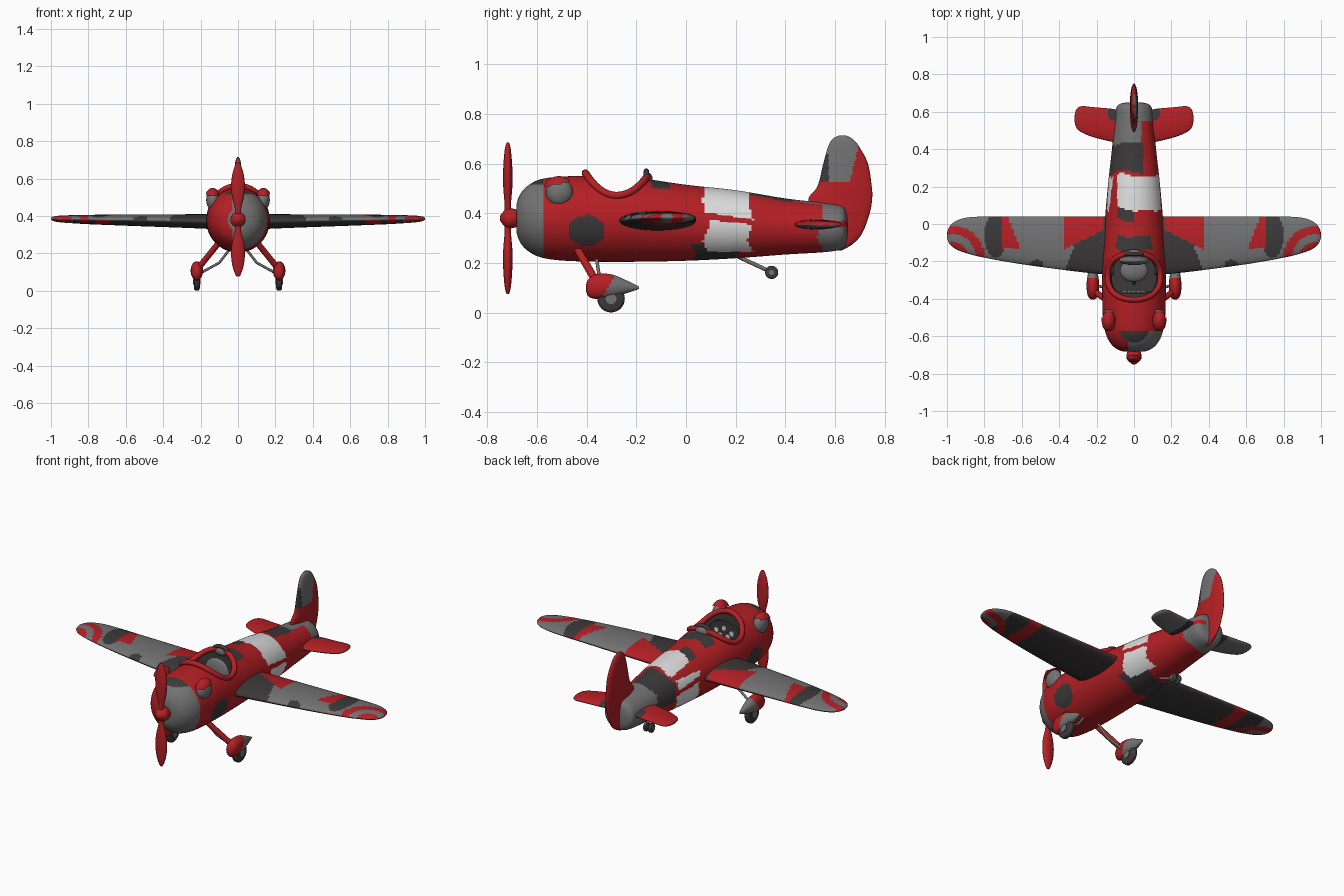
import bpy, bmesh, math
from mathutils import Vector

if "Cube" in bpy.data.objects:
    bpy.data.objects.remove(bpy.data.objects["Cube"])

COLORS = {"red": (0.46, 0.014, 0.018), "grey": (0.17, 0.17, 0.17), "dark": (0.045, 0.04, 0.041),
          "white": (0.72, 0.72, 0.72), "black": (0.015, 0.015, 0.015)}
NAMES = list(COLORS)
MATS = []
for n in NAMES:
    m = bpy.data.materials.new(n + " paint")
    m.diffuse_color = (*COLORS[n], 1)
    m.use_nodes = True
    m.node_tree.nodes["Principled BSDF"].inputs["Base Color"].default_value = m.diffuse_color
    MATS.append(m)


def finish(name, bm, rule, angle=50):
    """Turn a bmesh into a smooth object, coloured by a name or a rule(centre, normal)."""
    bmesh.ops.recalc_face_normals(bm, faces=bm.faces)
    bm.normal_update()
    used = []
    for f in bm.faces:
        col = rule if isinstance(rule, str) else rule(f.calc_center_median(), f.normal)
        if col not in used:
            used.append(col)
        f.material_index = used.index(col)
    me = bpy.data.meshes.new(name)
    bm.to_mesh(me)
    bm.free()
    for c in used:
        me.materials.append(MATS[NAMES.index(c)])
    ob = bpy.data.objects.new(name, me)
    bpy.context.collection.objects.link(ob)
    bpy.ops.object.select_all(action='DESELECT')
    ob.select_set(True)
    bpy.context.view_layer.objects.active = ob
    bpy.ops.object.shade_smooth_by_angle(angle=math.radians(angle))
    return ob


def sample(st, step):
    """Catmull-Rom resampling of station tuples."""
    out = []
    for i in range(len(st) - 1):
        p = [Vector(st[max(0, min(len(st) - 1, i + k))]) for k in (-1, 0, 1, 2)]
        n = max(2, math.ceil((p[2] - p[1]).length / step))
        for j in range(n):
            t = j / n
            out.append(0.5 * (2 * p[1] + (p[2] - p[0]) * t + (2 * p[0] - 5 * p[1] + 4 * p[2] - p[3]) * t * t
                              + (3 * p[1] - p[0] - 3 * p[2] + p[3]) * t ** 3))
    return out + [Vector(st[-1])]


def loft(name, axis, stations, rule, n=32, step=0.012, cut=None):
    """Elliptic rings (position, centre1, half1, centre2, half2) skinned along an axis."""
    bm = bmesh.new()
    rings = []
    for s, c1, h1, c2, h2 in sample(stations, step):
        ring = []
        for k in range(n):
            a = 2 * math.pi * k / n
            p = [c1 + h1 * math.cos(a), c2 + h2 * math.sin(a)]
            p.insert("xyz".index(axis), s)
            ring.append(bm.verts.new(p))
        rings.append(ring)
    for r, q in zip(rings, rings[1:]):
        for k in range(n):
            bm.faces.new((r[k], r[(k + 1) % n], q[(k + 1) % n], q[k]))
    bm.faces.new(rings[0])
    bm.faces.new(rings[-1])
    if cut:
        bmesh.ops.delete(bm, geom=[f for f in bm.faces if cut(f.calc_center_median())], context='FACES')
    return finish(name, bm, rule)


def tube(name, pts, r, color, closed=False):
    cu = bpy.data.curves.new(name, 'CURVE')
    cu.dimensions = '3D'
    cu.bevel_depth, cu.bevel_resolution, cu.use_fill_caps = r, 4, True
    sp = cu.splines.new('POLY')
    sp.points.add(len(pts) - 1)
    for q, p in zip(sp.points, pts):
        q.co = (*p, 1)
    sp.use_cyclic_u = closed
    cu.materials.append(MATS[NAMES.index(color)])
    ob = bpy.data.objects.new(name, cu)
    bpy.context.collection.objects.link(ob)
    bpy.ops.object.select_all(action='DESELECT')
    ob.select_set(True)
    bpy.context.view_layer.objects.active = ob
    bpy.ops.object.convert(target='MESH')


def ball(name, loc, rad, color, keep=None):
    bm = bmesh.new()
    bmesh.ops.create_uvsphere(bm, u_segments=32, v_segments=20, radius=1)
    if keep:
        bmesh.ops.delete(bm, geom=[f for f in bm.faces if not keep(f.calc_center_median())], context='FACES')
    for v in bm.verts:
        v.co = [l + c * r for l, c, r in zip(loc, v.co, rad)]
    return finish(name, bm, color)


def wheel(name, x, y, z, r, w, hub):
    loft(name, 'x', [(x - w, y, r * .8, z, r * .8), (x - w * .6, y, r, z, r),
                     (x + w * .6, y, r, z, r), (x + w, y, r * .8, z, r * .8)], "dark")
    loft(name + "_hub", 'x', [(x - w - .004, y, r * .4, z, r * .4), (x + w + .004, y, r * .4, z, r * .4)], hub)


def blob(a, b, ca, cb, ra, rb):
    return ((a - ca) / ra) ** 2 + ((b - cb) / rb) ** 2 < 1


# Fuselage with the cockpit hole left open
CY, CL, CA, CZ = -0.28, 0.125, math.radians(57), 0.378


def in_cockpit(c):
    u = 1 - ((c.y - CY) / CL) ** 2
    return u > 0 and c.z > CZ and abs(math.atan2(c.x, c.z - CZ)) < CA * math.sqrt(u)


def body_paint(c, n):
    x, y, z = c
    wob = 0.012 * math.sin(z * 40 + x * 20)
    if y < -0.575:
        return "dark" if z > .515 and x < .1 else "grey" if x > -.03 else "red"
    if blob(y, z, -.4, .33, .075, .062):
        return "dark"
    if -.14 < y + wob < -.06 and z > .5:
        return "dark"
    if .08 < y + wob < .26:
        if z > .39 - .15 * (y - .17) and not (x < -.09 and z > .43):
            return "white"
        if .245 < z < .365 - .1 * (y - .17) and abs(x) > .05:
            return "white"
    if .03 < y + wob < .2 and z < .28:
        return "dark"
    if .02 < y + wob < .1 and z > .48 and x < 0:
        return "dark"
    if .28 < y + wob < .43:
        return "dark" if (z > .44 and x < .05) or (x < 0 and z > .32) else "red"
    if y + wob > .43 and (x < .04 and z > .3):
        return "grey"
    if y + wob > .54 and not .345 < z < .37:
        return "grey"
    return "red"


loft("fuselage", 'y', [(-.682, 0, .055, .38, .06), (-.672, 0, .085, .38, .09), (-.645, 0, .12, .38, .125),
     (-.59, 0, .15, .38, .156), (-.5, 0, .166, .379, .169), (-.36, 0, .17, .378, .173), (-.2, 0, .168, .374, .169),
     (0, 0, .157, .362, .153), (.2, 0, .14, .356, .137), (.4, 0, .118, .347, .113), (.55, 0, .104, .343, .1),
     (.62, 0, .095, .343, .09), (.642, 0, .075, .343, .072), (.65, 0, .04, .343, .04)],
     body_paint, n=128, step=.011, cut=in_cockpit)

# Cockpit rim and tub follow one loop wrapped round the fuselage
loop = []
for k in range(64):
    f = 2 * math.pi * k / 64
    th = CA * math.sin(f)
    loop.append((f, Vector((.169 * math.sin(th), CY - CL * math.cos(f), CZ + .172 * math.cos(th)))))
tube("cockpit_rim", [p + Vector((0, 0, .012 * max(0, math.cos(f)) ** 2)) for f, p in loop], .015, "red", True)
bm = bmesh.new()
top = [bm.verts.new(p) for f, p in loop]
low = [bm.verts.new((p.x * .85, CY + (p.y - CY) * .92, .3)) for f, p in loop]
for k in range(64):
    bm.faces.new((top[k], top[(k + 1) % 64], low[(k + 1) % 64], low[k]))
bm.faces.new(low)
finish("cockpit_tub", bm, "dark")

# Seat, dashboard, dials, stick and headrest hoop
ball("seat_cushion", (0, -.25, .36), (.075, .06, .03), "grey")
ball("seat_back", (0, -.195, .43), (.08, .025, .085), "grey")
loft("dashboard", 'y', [(-.375, 0, .095, .46, .06), (-.36, 0, .095, .46, .06)], "dark")
for x, z in ((-.05, .46), (0, .48), (.05, .46), (-.025, .435), (.025, .435)):
    loft("dial", 'y', [(-.362, x, .014, z, .014), (-.355, x, .014, z, .014)], "white", n=20)
tube("control_stick", [(0, -.31, .3), (0, -.32, .42)], .008, "black")
tube("headrest_hoop", [(.05 * math.cos(a), -.16, .535 + .035 * math.sin(a))
                       for a in [math.pi * k / 16 for k in range(17)]], .011, "dark")
ball("headrest", (0, -.155, .54), (.045, .02, .025), "grey")


# Wings
def wing_paint(c, n):
    x, y = abs(c.x), c.y
    d = math.hypot(x - .97, y + .18)
    if .125 < d < .17 or .05 < d < .085:
        return "red"
    if n.z < -.15:
        return "red" if .68 < x < .76 else "grey" if x > .88 else "dark"
    if x < .37:
        if y > -.1 - .5 * (x - .3) and x > .16:
            return "red"
        return "dark" if x < .31 - .4 * (y + .1) else "grey"
    if .64 + .4 * (y + .05) < x < .71 and y > -.13:
        return "red"
    if blob(x, y, .74, -.06, .06, .12) or blob(x, y, .52, -.22, .035, .03):
        return "dark"
    return "grey"


def tail_paint(c, n):
    if n.z < -.15:
        return "grey" if abs(c.x) > .14 else "dark"
    return "dark" if blob(abs(c.x), c.y, .11, .6, .035, .05) else "red"


for s, side in ((1, "right"), (-1, "left")):
    loft(side + "_wing", 'x', [(s * x, c, h, z, t) for x, c, h, z, t in (
        (.11, -.117, .157, .37, .041), (.3, -.107, .148, .373, .036), (.6, -.0875, .1275, .378, .03),
        (.8, -.07, .11, .381, .025), (.9, -.061, .094, .383, .021), (.96, -.059, .071, .384, .017),
        (.99, -.06, .04, .385, .011), (1.0, -.06, .01, .385, .004))], wing_paint, n=80)
    loft(side + "_tailplane", 'x', [(s * x, c, h, .355, t) for x, c, h, t in (
        (.06, .52, .085, .02), (.12, .528, .088, .02), (.22, .545, .08, .017), (.28, .56, .07, .014),
        (.308, .563, .05, .01), (.318, .563, .015, .004))], tail_paint, n=40)
    # Eyes with heavy lids
    ball(side + "_eye", (s * .134, -.51, .485), (.036, .054, .056), "grey")
    ball(side + "_eyelid", (s * .136, -.512, .488), (.042, .064, .062), "red",
         lambda c: c.z > .5 + .25 * c.y)
    # Landing gear
    X = s * .22
    loft(side + "_wheel_fairing", 'y', [(-.403, X, .008, .1, .012), (-.393, X, .022, .1, .035),
         (-.36, X, .032, .105, .05), (-.3, X, .032, .108, .046), (-.24, X, .02, .104, .026),
         (-.19, X, .004, .1, .005)], lambda c, n: "grey" if c.y > -.34 + .6 * (c.z - .06) else "red")
    wheel(side + "_wheel", X, -.302, .056, .054, .016, "grey")
    tube(side + "_main_strut", [(s * .1, -.44, .26), (s * .205, -.365, .13)], .016, "red")
    tube(side + "_brace", [(s * .05, -.36, .215), (s * .1, -.35, .15), (s * .2, -.33, .095)], .007, "grey")


# Tail fin
def fin_paint(c, n):
    if c.z > .53 and c.y < .66 + .25 * (c.z - .53) and n.x > -.1:
        return "dark" if c.y < .575 and c.z < .64 else "grey"
    return "red"


loft("tail_fin", 'z', [(.25, 0, .01, .6, .025), (.275, 0, .018, .61, .06), (.32, 0, .02, .61, .1),
     (.4, 0, .022, .62, .12), (.46, 0, .022, .622, .128), (.51, 0, .022, .639, .109), (.6, 0, .02, .643, .09),
     (.67, 0, .017, .635, .062), (.7, 0, .012, .631, .04), (.714, 0, .004, .63, .012)], fin_paint, n=64, step=.01)

# Tail wheel
tube("tail_strut", [(0, .2, .23), (0, .34, .165)], .008, "grey")
for s in (1, -1):
    wheel("tail_wheel", s * .016, .345, .162, .026, .009, "grey")

# Spinner and propeller
loft("spinner", 'y', [(-.67, 0, .03, .38, .03), (-.685, 0, .036, .38, .036), (-.715, 0, .041, .38, .041),
     (-.735, 0, .028, .38, .028), (-.75, 0, .008, .38, .008)], "red")
for s, side in ((1, "upper"), (-1, "lower")):
    loft(side + "_propeller_blade", 'z', [(.38 + s * d, 0, w, -.718, t) for d, w, t in (
        (0, .014, .012), (.06, .017, .013), (.12, .031, .018), (.18, .037, .019), (.24, .031, .016),
        (.285, .018, .011), (.305, .007, .005))], "red", n=28)
